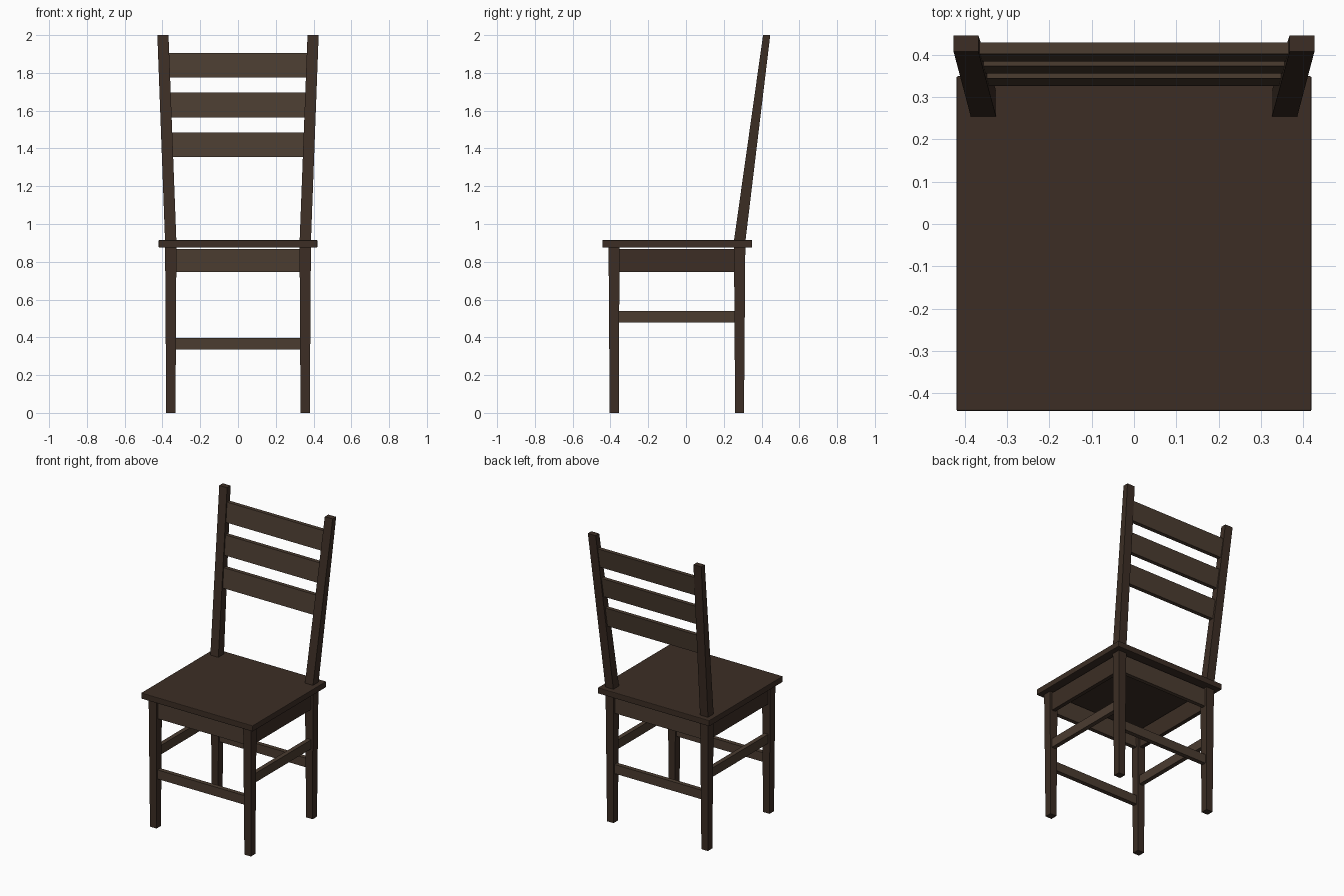
import bpy

if "Cube" in bpy.data.objects:
    bpy.data.objects.remove(bpy.data.objects["Cube"])


def material(name, rgb):
    m = bpy.data.materials.new(name)
    m.diffuse_color = (*rgb, 1)
    m.use_nodes = True
    m.node_tree.nodes["Principled BSDF"].inputs["Base Color"].default_value = m.diffuse_color
    return m


dark = material("dark_wood", (0.045, 0.027, 0.018))
rail_wood = material("rail_wood", (0.07, 0.045, 0.03))


def loft(name, z0, lower, z1, upper, mat, bevel=0.0):
    """Six-sided block between two rectangles (x0, x1, y0, y1)."""
    verts = []
    for z, (x0, x1, y0, y1) in ((z0, lower), (z1, upper)):
        x0, x1 = sorted((x0, x1))
        verts += [(x0, y0, z), (x1, y0, z), (x1, y1, z), (x0, y1, z)]
    faces = [(3, 2, 1, 0), (4, 5, 6, 7)]
    faces += [(i, (i + 1) % 4, (i + 1) % 4 + 4, i + 4) for i in range(4)]
    mesh = bpy.data.meshes.new(name)
    mesh.from_pydata(verts, [], faces)
    mesh.materials.append(mat)
    ob = bpy.data.objects.new(name, mesh)
    bpy.context.collection.objects.link(ob)
    if bevel:
        mod = ob.modifiers.new("edge", 'BEVEL')
        mod.width = bevel
        mod.segments = 2
    return ob


def box(name, x0, x1, y0, y1, z0, z1, mat, bevel=0.0):
    return loft(name, z0, (x0, x1, y0, y1), z1, (x0, x1, y0, y1), mat, bevel)


# Seat board
box("seat", -0.42, 0.42, -0.443, 0.35, 0.875, 0.915, dark, 0.004)

for s, side in ((-1, "left"), (1, "right")):
    # Slightly tapered legs
    for row, lo, hi in (("front", (-0.404, -0.356), (-0.41, -0.352)),
                        ("back", (0.26, 0.307), (0.254, 0.314))):
        loft(f"{row}_leg_{side}", 0, (s * 0.331, s * 0.38, *lo),
             0.876, (s * 0.326, s * 0.386, *hi), dark)
    # Back post, leaning backwards and outwards
    loft(f"back_post_{side}", 0.905, (s * 0.326, s * 0.386, 0.253, 0.314),
         2.0, (s * 0.368, s * 0.427, 0.408, 0.446), dark)
    # Side apron and side stretcher
    box(f"side_apron_{side}", s * 0.343, s * 0.37, -0.37, 0.27, 0.745, 0.868, dark)
    box(f"side_stretcher_{side}", s * 0.341, s * 0.371, -0.37, 0.27, 0.478, 0.54, rail_wood)

# Front and back aprons and stretchers
for row, y in (("front", -0.381), ("back", 0.284)):
    box(f"{row}_apron", -0.34, 0.34, y - 0.0135, y + 0.0135, 0.745, 0.868, rail_wood)
    box(f"{row}_stretcher", -0.345, 0.345, y - 0.015, y + 0.015, 0.335, 0.397, rail_wood)


# Back slats following the tilt of the posts
def slat_y(z):
    return 0.416 + (z - 1.905) * 0.138


for i, z in enumerate((1.355, 1.565, 1.775)):
    rects = []
    for h in (z, z + 0.13):
        x, y = 0.348 + (h - 0.915) * 0.0385, slat_y(h)
        rects.append((-x, x, y - 0.0135, y + 0.0135))
    loft(f"back_slat_{i + 1}", z, rects[0], z + 0.13, rects[1], rail_wood)
